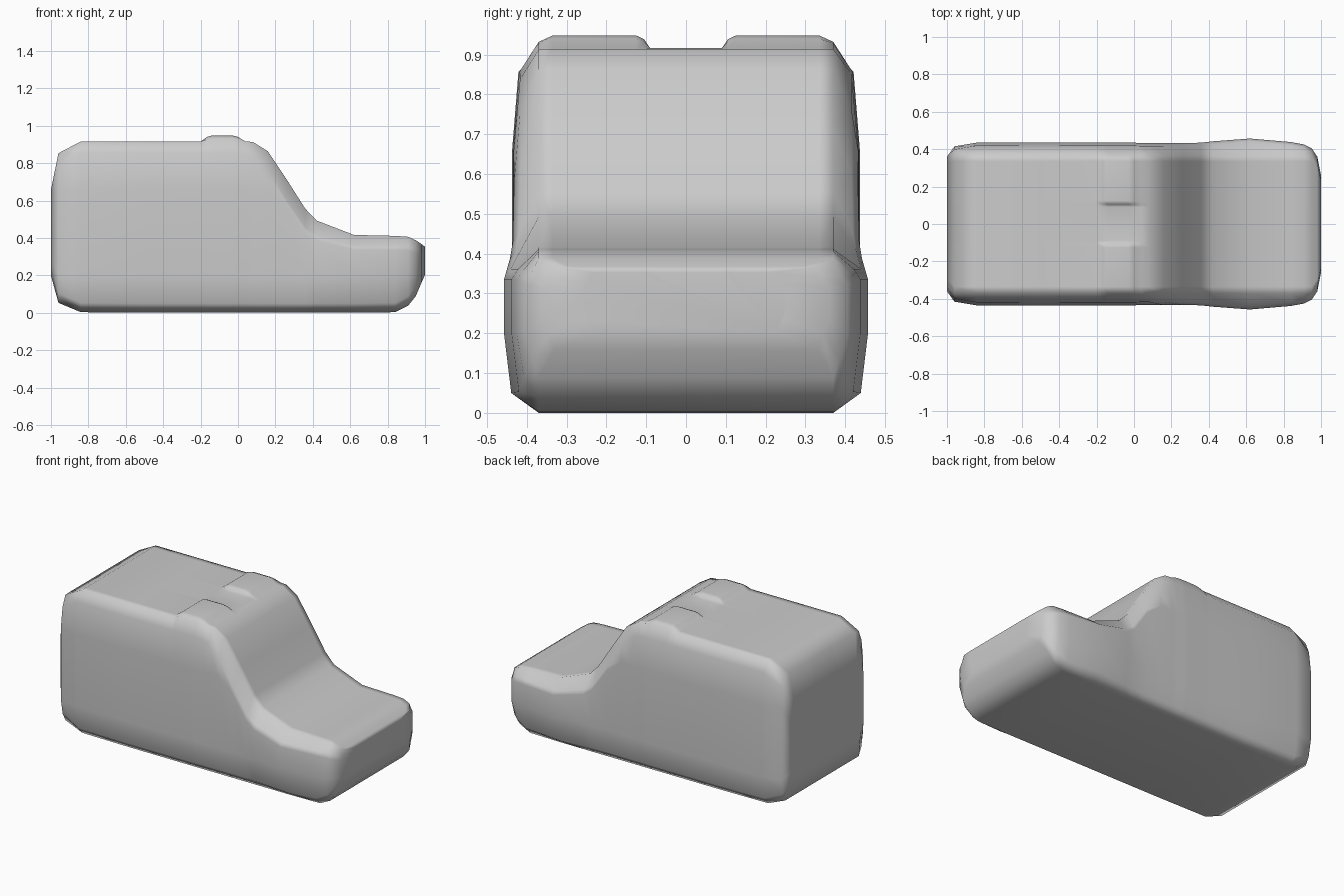
import bpy, bmesh

# Stations along the body: x, bottom z, top z, half width, shoulder drop, roof bump
STATIONS = [
    (-1.00, 0.20, 0.66, 0.36, 0.06, 0),
    (-0.96, 0.055, 0.855, 0.415, 0.07, 0),
    (-0.84, 0.005, 0.918, 0.435, 0.06, 0),
    (-0.50, 0.002, 0.918, 0.437, 0.06, 0),
    (-0.20, 0.002, 0.918, 0.435, 0.06, 0),
    (-0.165, 0.002, 0.918, 0.435, 0.06, 0.024),
    (-0.14, 0.002, 0.918, 0.435, 0.06, 0.032),
    (-0.03, 0.002, 0.918, 0.435, 0.06, 0.032),
    (0.00, 0.002, 0.918, 0.435, 0.06, 0.024),
    (0.04, 0.002, 0.918, 0.433, 0.065, 0),
    (0.08, 0.002, 0.915, 0.433, 0.075, 0),
    (0.16, 0.002, 0.865, 0.433, 0.11, 0),
    (0.26, 0.002, 0.715, 0.432, 0.11, 0),
    (0.36, 0.002, 0.558, 0.435, 0.10, 0),
    (0.42, 0.002, 0.495, 0.442, 0.08, 0),
    (0.62, 0.002, 0.418, 0.457, 0.055, 0),
    (0.84, 0.005, 0.413, 0.438, 0.05, 0),
    (0.91, 0.04, 0.408, 0.425, 0.048, 0),
    (0.95, 0.09, 0.39, 0.405, 0.04, 0),
    (0.98, 0.16, 0.37, 0.36, 0.03, 0),
    (1.00, 0.205, 0.355, 0.26, 0.025, 0),
]


def section(x, zb, zt, w, drop, bump):
    """Closed rounded-rectangle ring with optional raised roof pads."""
    r = min(0.05, 0.2 * (zt - zb))
    edge = min(0.37, w - 0.03)
    shoulder = zt - drop
    half = [
        (edge, zb), (w - 0.018, zb + r), (w, max(0.2, zb + 0.08)),
        (w, min(0.66, shoulder - 0.025)), (w - 0.016, shoulder),
        (edge, zt + bump * 0.5), (edge - 0.035, zt + bump),
        (0.125, zt + bump), (0.105, zt + bump * 0.7), (0.09, zt),
    ]
    ring = half + [(-y, z) for y, z in reversed(half)]
    return [(x, y, z) for y, z in ring]


# Vehicle body: loft through the stations and cap both ends
bm = bmesh.new()
rings = [[bm.verts.new(p) for p in section(*s)] for s in STATIONS]
n = len(rings[0])
for a, b in zip(rings, rings[1:]):
    for i in range(n):
        j = (i + 1) % n
        bm.faces.new((a[i], a[j], b[j], b[i]))
bm.faces.new(rings[0])
bm.faces.new(list(reversed(rings[-1])))
bmesh.ops.recalc_face_normals(bm, faces=bm.faces)
# Drop the body exactly onto the ground
low = min(v.co.z for v in bm.verts)
bmesh.ops.translate(bm, verts=bm.verts, vec=(0, 0, -low))

mesh = bpy.data.meshes.new("vehicle_body")
bm.to_mesh(mesh)
bm.free()
body = bpy.data.objects.new("vehicle_body", mesh)
bpy.context.collection.objects.link(body)

# Soft shading over the whole shell
mesh.polygons.foreach_set("use_smooth", [True] * len(mesh.polygons))
normals = body.modifiers.new("weighted_normals", 'WEIGHTED_NORMAL')
normals.weight = 50
